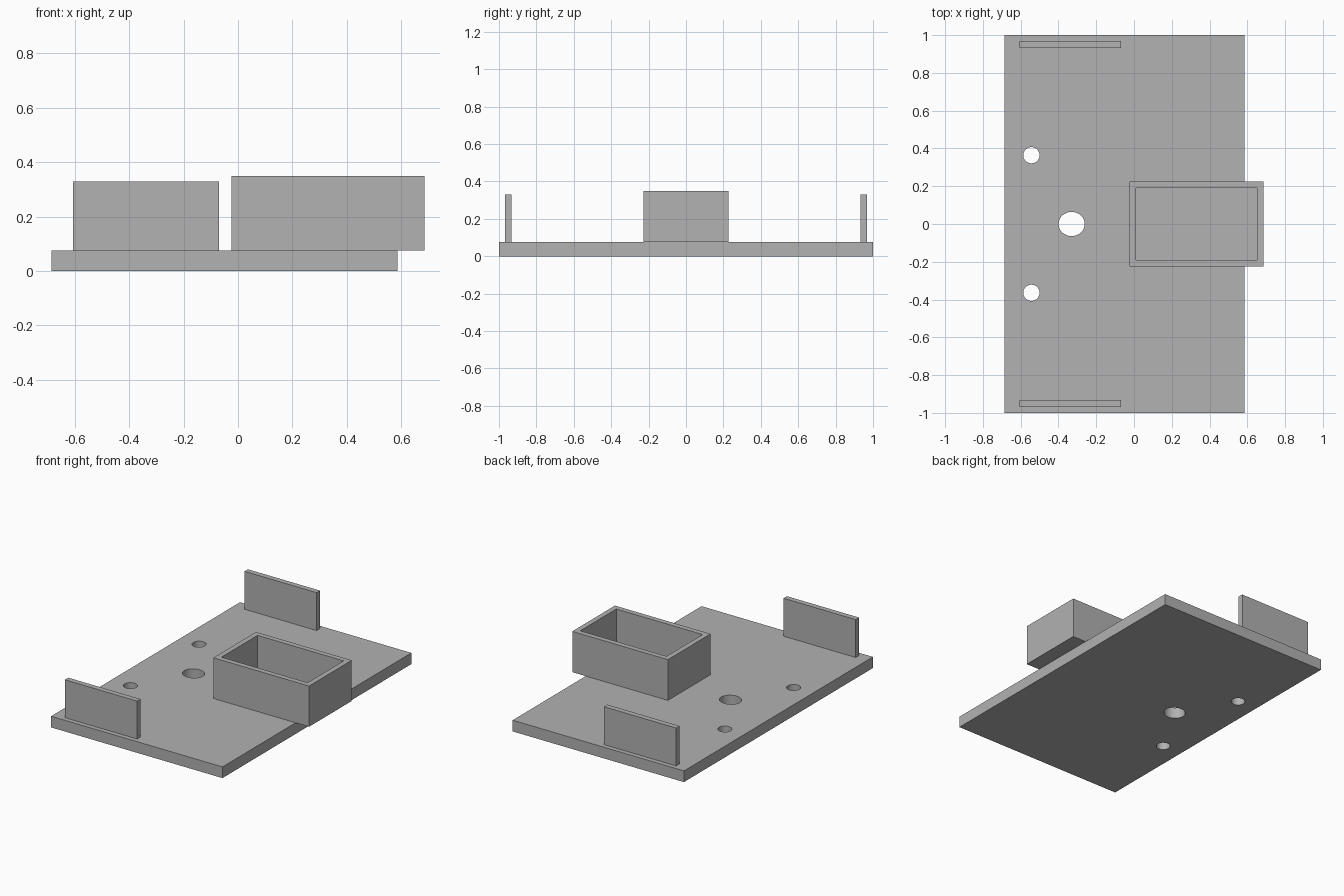
import bpy
import bmesh
import math
from mathutils import Matrix, Vector

if "Cube" in bpy.data.objects:
    bpy.data.objects.remove(bpy.data.objects["Cube"], do_unlink=True)

grey = bpy.data.materials.new("plain grey")
grey.use_nodes = True
colour = (0.445, 0.445, 0.445, 1)
grey.diffuse_color = colour
grey.node_tree.nodes["Principled BSDF"].inputs["Base Color"].default_value = colour


def add_object(name, bm):
    mesh = bpy.data.meshes.new(name)
    bmesh.ops.recalc_face_normals(bm, faces=bm.faces)
    bm.to_mesh(mesh)
    bm.free()
    mesh.materials.append(grey)
    obj = bpy.data.objects.new(name, mesh)
    bpy.context.collection.objects.link(obj)
    return obj


def block(low, high):
    low, high = Vector(low), Vector(high)
    bm = bmesh.new()
    place = Matrix.Translation((low + high) / 2) @ Matrix.Diagonal((*(high - low), 1))
    bmesh.ops.create_cube(bm, size=1, matrix=place)
    return bm


def cut_hole(target, x, y, rx, ry):
    bm = bmesh.new()
    place = Matrix.Translation((x, y, 0.04)) @ Matrix.Diagonal((rx, ry, 1, 1))
    bmesh.ops.create_cone(bm, cap_ends=True, segments=48, radius1=1, radius2=1,
                          depth=0.3, matrix=place)
    cutter = add_object("hole_cutter", bm)
    cutter.hide_render = True
    mod = target.modifiers.new("hole", "BOOLEAN")
    mod.operation = "DIFFERENCE"
    mod.solver = "EXACT"
    mod.object = cutter
    bpy.context.view_layer.objects.active = target
    bpy.ops.object.modifier_apply(modifier=mod.name)
    bpy.data.objects.remove(cutter, do_unlink=True)


# Base plate with one large and two small through holes
base_top = 0.075
plate = add_object("base_plate", block((-0.685, -1, 0), (0.585, 1, base_top)))
cut_hole(plate, -0.33, 0, 0.069, 0.064)
for side in (-1, 1):
    cut_hole(plate, -0.543, side * 0.364, 0.043, 0.043)
bpy.ops.object.select_all(action="DESELECT")
plate.select_set(True)
bpy.context.view_layer.objects.active = plate
bpy.ops.object.shade_smooth_by_angle(angle=math.radians(30))

# Upright side walls
for name, y in (("right_wall", -0.951), ("left_wall", 0.951)):
    add_object(name, block((-0.605, y - 0.018, base_top), (-0.07, y + 0.018, 0.329)))

# Open-topped box overhanging the plate edge
bm = block((-0.024, -0.226, base_top), (0.685, 0.226, 0.348))
bm.normal_update()
top = max(bm.faces, key=lambda f: f.calc_center_median().z)
bmesh.ops.inset_region(bm, faces=[top], thickness=0.035, use_even_offset=True)
well = bmesh.ops.extrude_face_region(bm, geom=[top])
floor = [v for v in well["geom"] if isinstance(v, bmesh.types.BMVert)]
bmesh.ops.translate(bm, verts=floor, vec=(0, 0, -0.237))
if top.is_valid:
    bmesh.ops.delete(bm, geom=[top], context="FACES_ONLY")
add_object("open_box", bm)
